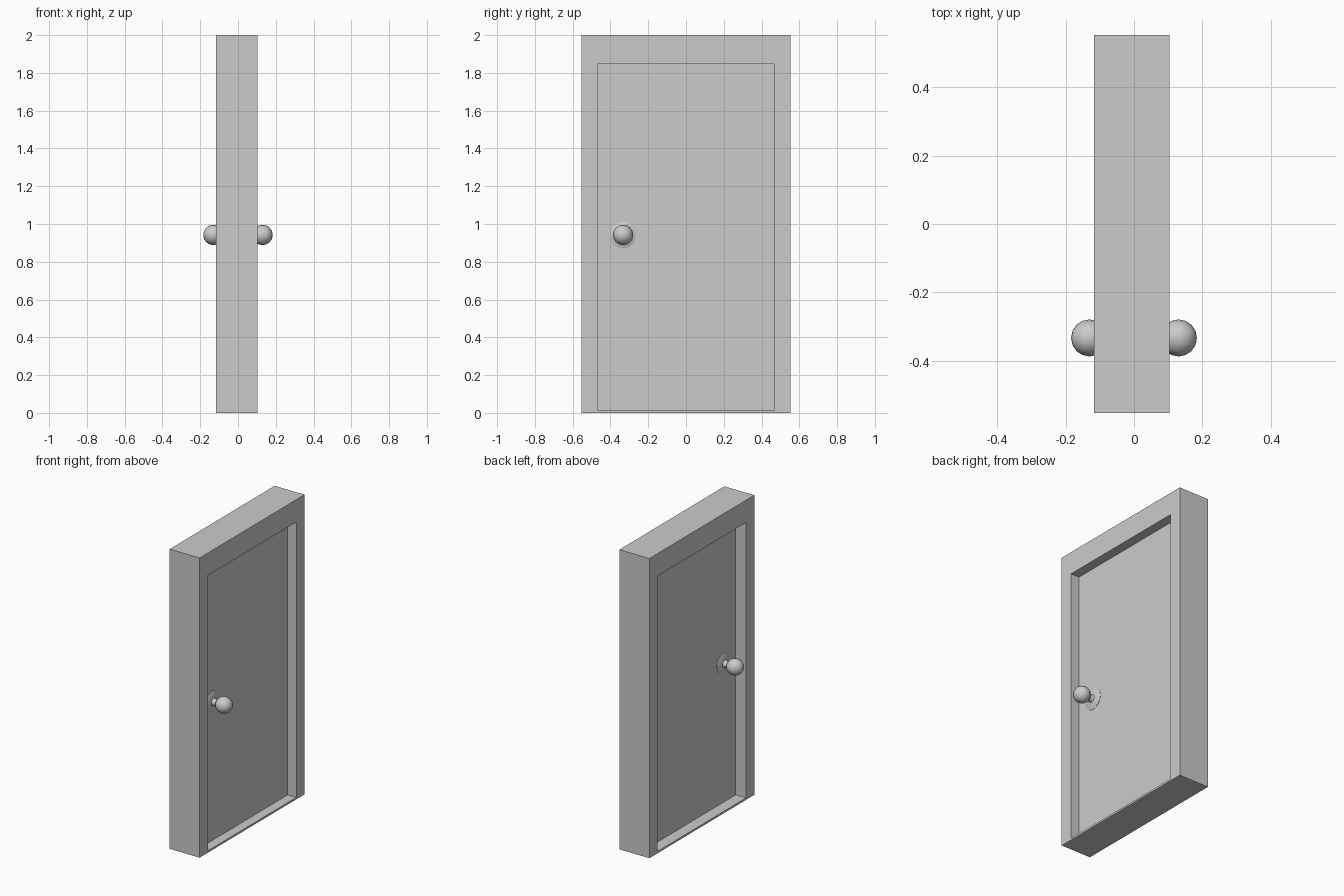
import bpy, bmesh, math

if "Cube" in bpy.data.objects:
    bpy.data.objects.remove(bpy.data.objects["Cube"])

FRAME_X = (-0.117, 0.104)
OUTER = (-0.553, 0.553, 0.0, 2.0)       # y min, y max, z min, z max
INNER = (-0.466, 0.466, 0.013, 1.85)
DOOR_X = 0.041
KNOB_Y, KNOB_Z = -0.333, 0.942


def finish(name, bm):
    bmesh.ops.recalc_face_normals(bm, faces=bm.faces)
    mesh = bpy.data.meshes.new(name)
    bm.to_mesh(mesh)
    bm.free()
    obj = bpy.data.objects.new(name, mesh)
    bpy.context.collection.objects.link(obj)
    return obj


def rect(bm, x, r):
    y0, y1, z0, z1 = r
    return [bm.verts.new((x, y, z)) for y, z in ((y0, z0), (y1, z0), (y1, z1), (y0, z1))]


def bridge(bm, a, b):
    n = len(a)
    for i in range(n):
        j = (i + 1) % n
        bm.faces.new((a[i], a[j], b[j], b[i]))


# Frame: rectangular ring with a thin threshold
bm = bmesh.new()
loops = [rect(bm, FRAME_X[0], OUTER), rect(bm, FRAME_X[1], OUTER),
         rect(bm, FRAME_X[1], INNER), rect(bm, FRAME_X[0], INNER)]
for i in range(4):
    bridge(bm, loops[i], loops[(i + 1) % 4])
finish("door_frame", bm)

# Door leaf, recessed inside the frame
bm = bmesh.new()
back, front = rect(bm, -DOOR_X, INNER), rect(bm, DOOR_X, INNER)
bm.faces.new(back)
bm.faces.new(front)
bridge(bm, back, front)
finish("door_panel", bm)

# Knob profile (distance from door centre, radius): rosette, stem, ball
R, CX = 0.054, 0.130
profile = [(0.038, 0.070), (0.043, 0.070), (0.049, 0.055), (0.054, 0.026), (0.060, 0.022)]
for k in range(7):
    a = math.radians(156 - k * 22)
    profile.append((CX + R * math.cos(a), R * math.sin(a)))


def knob(name, side, segments=16):
    bm = bmesh.new()
    rings = []
    for d, r in profile:
        rings.append([bm.verts.new((side * d,
                                    KNOB_Y + r * math.cos(2 * math.pi * i / segments),
                                    KNOB_Z + r * math.sin(2 * math.pi * i / segments)))
                      for i in range(segments)])
    for a, b in zip(rings, rings[1:]):
        bridge(bm, a, b)
    tip = bm.verts.new((side * (CX + R), KNOB_Y, KNOB_Z))
    for i in range(segments):
        bm.faces.new((rings[-1][i], rings[-1][(i + 1) % segments], tip))
    bm.faces.new(rings[0])
    obj = finish(name, bm)
    bpy.ops.object.select_all(action='DESELECT')
    obj.select_set(True)
    bpy.context.view_layer.objects.active = obj
    bpy.ops.object.shade_smooth_by_angle(angle=math.radians(40))


# One knob on each face of the door
knob("knob_right", 1)
knob("knob_left", -1)
